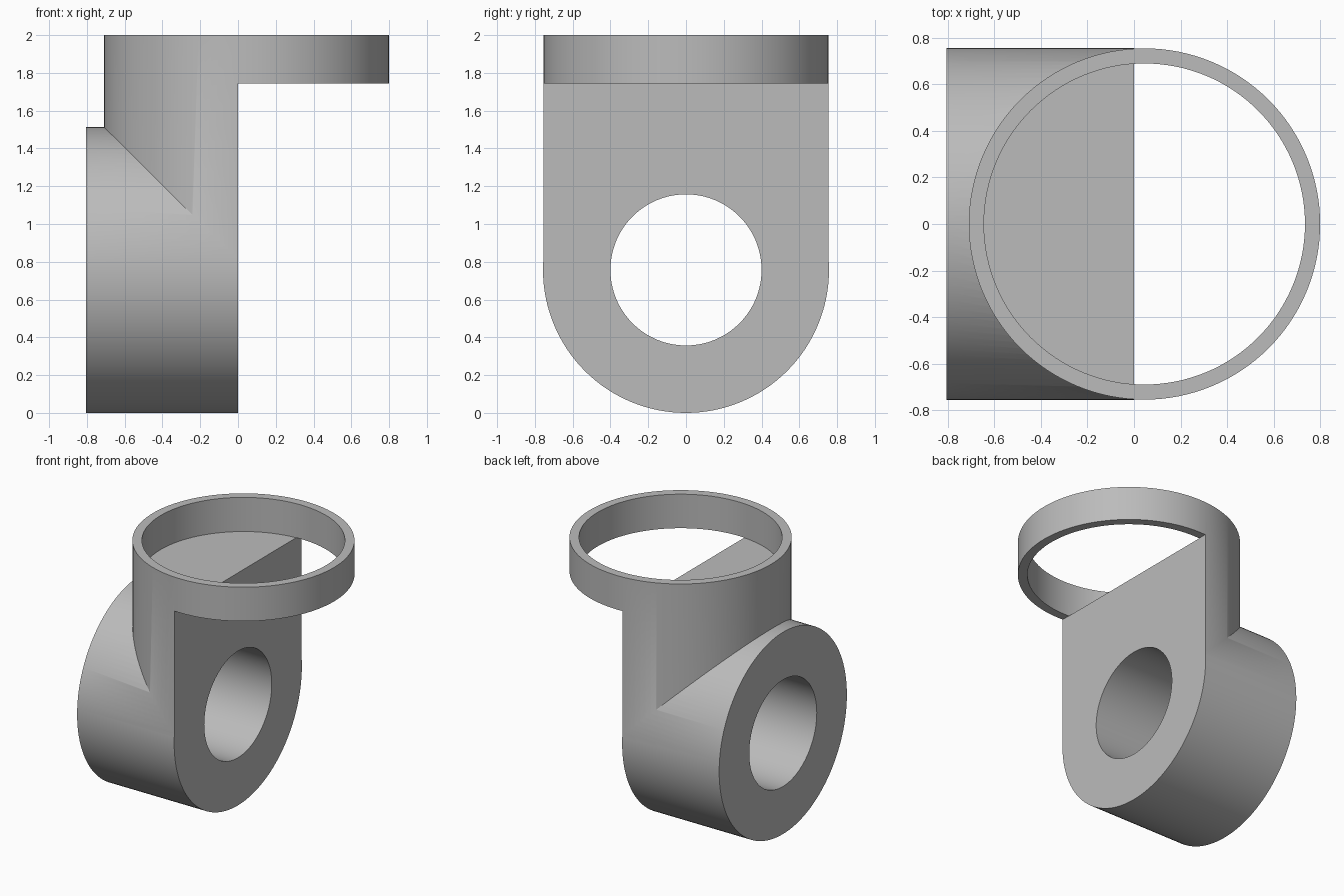
import bpy
import math

cube = bpy.data.objects.get("Cube")
if cube:
    bpy.data.objects.remove(cube, do_unlink=True)

RING_X = 0.045      # centre of the upright ring and column
BARREL_Z = 0.757    # height of the barrel axis
LEDGE_Z = 1.745     # underside of the ring


def cylinder(name, radius, start, end, axis="Z"):
    """Cylinder along x through the barrel centre, or along z through the ring centre."""
    mid = (start + end) / 2
    along_x = axis == "X"
    bpy.ops.mesh.primitive_cylinder_add(
        vertices=128, radius=radius, depth=end - start,
        location=(mid, 0, BARREL_Z) if along_x else (RING_X, 0, mid),
        rotation=(0, math.pi / 2 if along_x else 0, 0))
    obj = bpy.context.object
    obj.name = name
    return obj


def combine(target, other, operation):
    """Apply a boolean to the target and remove the helper."""
    mod = target.modifiers.new(operation.title(), "BOOLEAN")
    mod.operation = operation
    mod.solver = "EXACT"
    mod.object = other
    other.hide_render = True
    bpy.context.view_layer.objects.active = target
    bpy.ops.object.modifier_apply(modifier=mod.name)
    bpy.data.objects.remove(other, do_unlink=True)


# Horizontal barrel joined to the upright column
bracket = cylinder("ring_bracket", 0.757, -0.805, 0.3, "X")
combine(bracket, cylinder("column", 0.755, BARREL_Z, 2.0), "UNION")

# Flat mounting face, leaving the ring overhanging
bpy.ops.mesh.primitive_cube_add(size=1, location=(1, 0, LEDGE_Z - 1))
face_cutter = bpy.context.object
face_cutter.scale = (2, 3, 2)
combine(bracket, face_cutter, "DIFFERENCE")

# Round recess inside the ring, and the bore through the barrel
combine(bracket, cylinder("recess_cutter", 0.69, LEDGE_Z - 0.001, 2.5), "DIFFERENCE")
combine(bracket, cylinder("bore_cutter", 0.4, -1.2, 0.5, "X"), "DIFFERENCE")

# Plain grey finish
grey = bpy.data.materials.new("plain_grey")
grey.use_nodes = True
colour = (0.5, 0.5, 0.5, 1)
grey.diffuse_color = colour
grey.node_tree.nodes["Principled BSDF"].inputs["Base Color"].default_value = colour
bracket.data.materials.clear()
bracket.data.materials.append(grey)

bpy.ops.object.select_all(action="DESELECT")
bracket.select_set(True)
bpy.context.view_layer.objects.active = bracket
bpy.ops.object.shade_smooth_by_angle(angle=math.radians(30))
